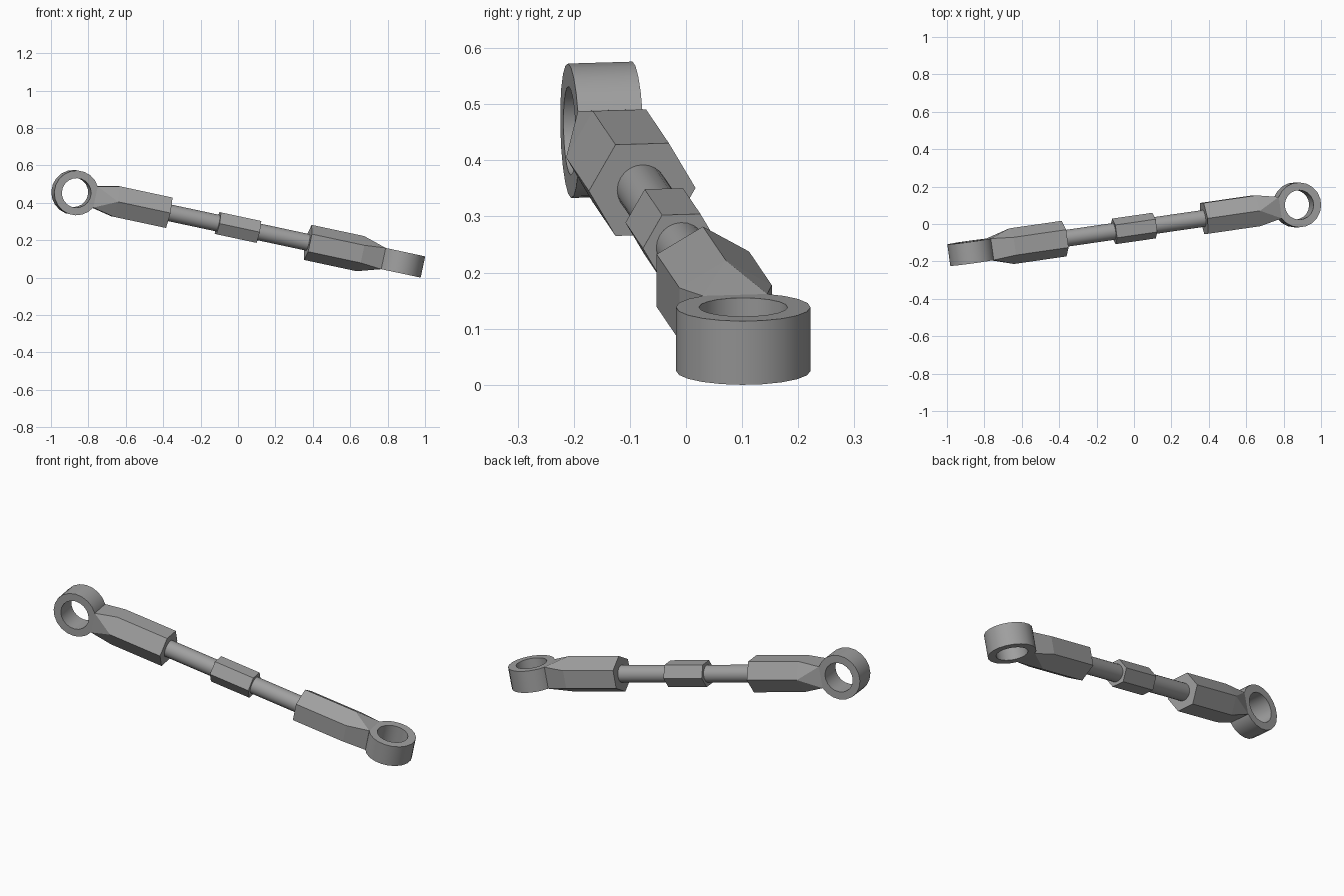
import bpy, bmesh
from math import sin, cos, pi, radians
from mathutils import Matrix, Vector

cube = bpy.data.objects.get("Cube")
if cube:
    bpy.data.objects.remove(cube)

# Single flat metal colour
steel = bpy.data.materials.new("grey_steel")
steel.use_nodes = True
GREY = (0.35, 0.35, 0.35, 1)
steel.diffuse_color = GREY
steel.node_tree.nodes["Principled BSDF"].inputs["Base Color"].default_value = GREY

# Rod frame: x along the rod, z along the lower eye's bore, y along the upper eye's bore
along = Vector((0.968, 0.14, -0.207)).normalized()
up = Vector((0.207, 0, 0.968)).normalized()
side = up.cross(along).normalized()
FRAME = Matrix.Translation((0, -0.024, 0.268)) @ Matrix((along, side, up)).transposed().to_4x4()


def add_object(name, bm, matrix, smooth=False):
    bmesh.ops.recalc_face_normals(bm, faces=bm.faces)
    mesh = bpy.data.meshes.new(name)
    bm.to_mesh(mesh)
    bm.free()
    mesh.materials.append(steel)
    obj = bpy.data.objects.new(name, mesh)
    bpy.context.collection.objects.link(obj)
    obj.matrix_world = matrix
    if smooth:
        bpy.ops.object.select_all(action='DESELECT')
        obj.select_set(True)
        bpy.context.view_layer.objects.active = obj
        bpy.ops.object.shade_smooth_by_angle(angle=radians(35))


def hexagon(x, radius):
    return [Vector((x, radius * cos(i * pi / 3), radius * sin(i * pi / 3))) for i in range(6)]


def hull(points):
    bm = bmesh.new()
    for p in points:
        bm.verts.new(p)
    bmesh.ops.convex_hull(bm, input=bm.verts)
    bmesh.ops.dissolve_limit(bm, angle_limit=0.01, verts=bm.verts, edges=bm.edges)
    return bm


def eye_ring(centre_x, outer, inner, half, sides=20):
    bm = bmesh.new()
    loops = []
    for r, y in ((outer, -half), (outer, half), (inner, half), (inner, -half)):
        angles = [2 * pi * (i + 0.5) / sides for i in range(sides)]
        loops.append([bm.verts.new((centre_x + r * cos(a), y, r * sin(a))) for a in angles])
    for k in range(4):
        a, b = loops[k], loops[(k + 1) % 4]
        for i in range(sides):
            j = (i + 1) % sides
            bm.faces.new((a[i], a[j], b[j], b[i]))
    return bm


# Threaded shaft and the central adjusting nut
bm = bmesh.new()
bmesh.ops.create_cone(bm, cap_ends=True, segments=24, radius1=0.045, radius2=0.045, depth=0.84,
                      matrix=Matrix.Rotation(pi / 2, 4, 'Y'))
add_object("shaft", bm, FRAME, smooth=True)
add_object("adjusting_nut", hull(hexagon(-0.111, 0.069) + hexagon(0.111, 0.069)), FRAME)

# Two identical rod ends, the second turned round and rolled a quarter turn
flip = Matrix.Rotation(pi / 2, 4, 'X') @ Matrix.Rotation(pi, 4, 'Z')
for name, turn in (("upper", Matrix()), ("lower", flip)):
    tip = [Vector((-0.795, y, z)) for y in (-0.058, 0.058) for z in (-0.058, 0.058)]
    body = hull(hexagon(-0.386, 0.096) + hexagon(-0.676, 0.096) + tip)
    add_object(name + "_rod_end_body", body, FRAME @ turn)
    add_object(name + "_rod_end_eye", eye_ring(-0.9, 0.12, 0.079, 0.058), FRAME @ turn, smooth=True)
